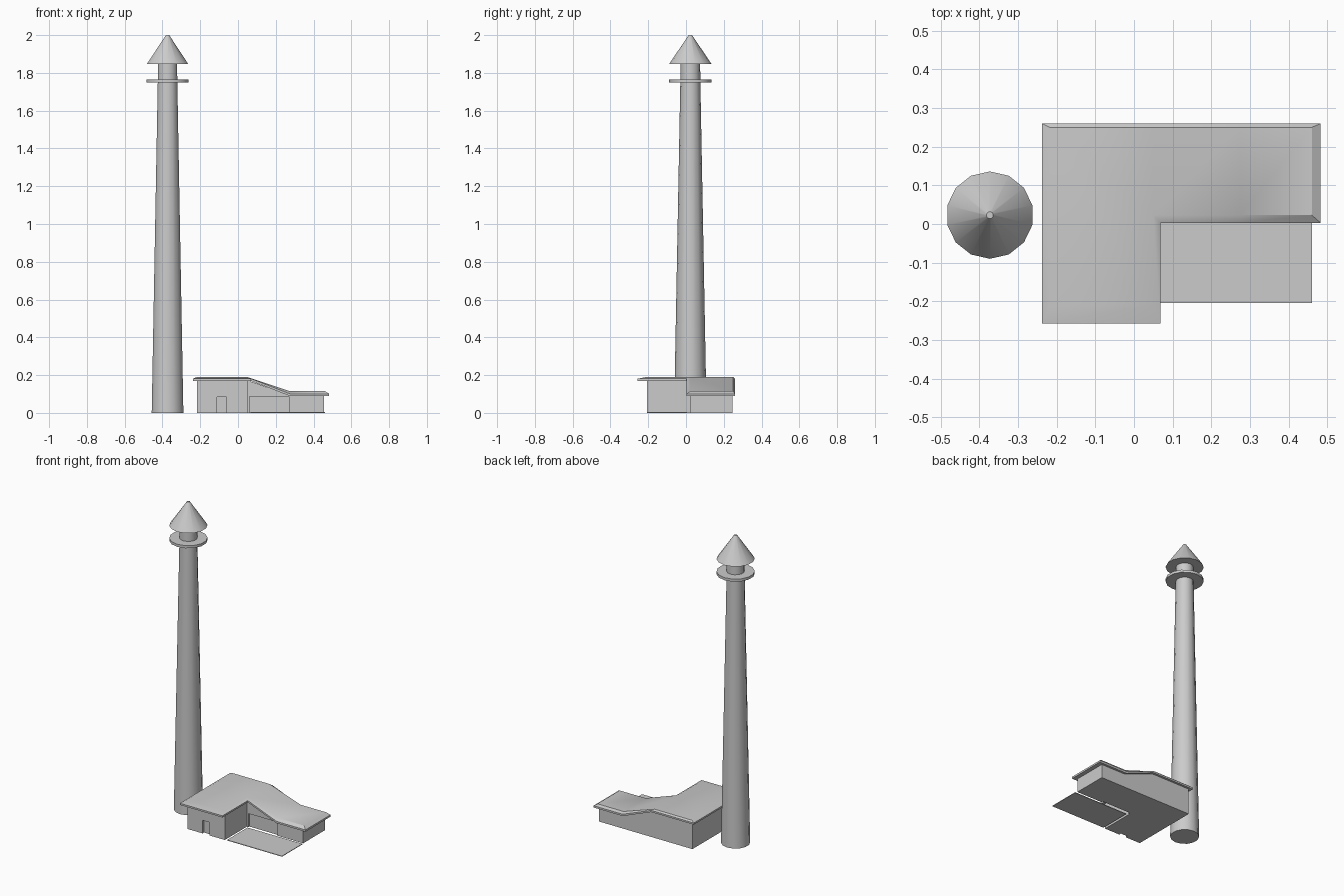
import bpy, bmesh, math

if "Cube" in bpy.data.objects:
    bpy.data.objects.remove(bpy.data.objects["Cube"])


def finish(name, bm, smooth=True):
    bmesh.ops.recalc_face_normals(bm, faces=bm.faces)
    me = bpy.data.meshes.new(name)
    bm.to_mesh(me)
    bm.free()
    ob = bpy.data.objects.new(name, me)
    bpy.context.collection.objects.link(ob)
    if smooth:
        bpy.ops.object.select_all(action='DESELECT')
        ob.select_set(True)
        bpy.context.view_layer.objects.active = ob
        bpy.ops.object.shade_smooth_by_angle(angle=math.radians(30))
    return ob


def skin(bm, rings, caps):
    """Bridge closed rings of vertices, then cap both ends with index lists."""
    for lo, hi in zip(rings, rings[1:]):
        n = len(lo)
        for i in range(n):
            j = (i + 1) % n
            bm.faces.new((lo[i], lo[j], hi[j], hi[i]))
    for ring in (rings[0], rings[-1]):
        for cap in caps:
            bm.faces.new([ring[i] for i in cap])


def lathe(name, profile, n=14, cx=-0.373, cy=0.023):
    bm = bmesh.new()
    rings = []
    for r, z in profile:
        angles = [math.pi / 2 + 2 * math.pi * i / n for i in range(n)]
        rings.append([bm.verts.new((cx + r * math.cos(a), cy + r * math.sin(a), z)) for a in angles])
    skin(bm, rings, [range(n)])
    return finish(name, bm)


def box(name, x0, x1, y0, y1, z0, z1):
    bm = bmesh.new()
    bmesh.ops.create_cube(bm, size=1)
    for v in bm.verts:
        v.co = ((x0 + x1) / 2 + v.co.x * (x1 - x0),
                (y0 + y1) / 2 + v.co.y * (y1 - y0),
                (z0 + z1) / 2 + v.co.z * (z1 - z0))
    return finish(name, bm, False)


# L-shaped plan: tall left wing, sloping middle bay, low right wing
L_CAPS = [(0, 1, 2, 7, 8), (2, 3, 6, 7), (3, 4, 5, 6)]


def l_plan(x0, xc, xd, x1, yf, ym, yb):
    return [(x0, yf), (xc, yf), (xc, ym), (xd, ym), (x1, ym),
            (x1, yb), (xd, yb), (xc, yb), (x0, yb)]


def l_shape(name, layers):
    """Each layer is (plan, height of tall wing, height of low wing)."""
    bm = bmesh.new()
    rings = [[bm.verts.new((x, y, low if 3 <= i <= 6 else high))
              for i, (x, y) in enumerate(plan)] for plan, high, low in layers]
    skin(bm, rings, L_CAPS)
    return finish(name, bm)


# Tower
lathe("tower_shaft", [(0.086, 0), (0.053, 1.755), (0.052, 1.85)])
lathe("tower_gallery", [(0.113, 1.748), (0.113, 1.765)])
lathe("tower_cap", [(0.113, 1.846), (0.009, 2.0)])

# House walls and roof
wall_plan = l_plan(-0.218, 0.05, 0.275, 0.455, -0.207, 0.02, 0.245)
walls = l_shape("house_walls", [(wall_plan, 0, 0), (wall_plan, 0.173, 0.092)])
eave = l_plan(-0.238, 0.068, 0.275, 0.483, -0.257, 0.003, 0.26)
ridge = l_plan(-0.218, 0.05, 0.275, 0.46, -0.21, 0.023, 0.25)
l_shape("house_roof", [(eave, 0.17, 0.089), (eave, 0.181, 0.101), (ridge, 0.19, 0.115)])

# Door and wide window recesses
for name, dims in (("door_cutter", (-0.11, -0.06, -0.25, -0.192, -0.05, 0.085)),
                   ("window_cutter", (0.06, 0.27, -0.02, 0.03, -0.05, 0.088))):
    cutter = box(name, *dims)
    cutter.hide_render = True
    cutter.hide_set(True)
    mod = walls.modifiers.new(name, 'BOOLEAN')
    mod.operation = 'DIFFERENCE'
    mod.solver = 'EXACT'
    mod.object = cutter

# Paved patio
box("patio", 0.065, 0.46, -0.205, 0.005, 0, 0.004)
